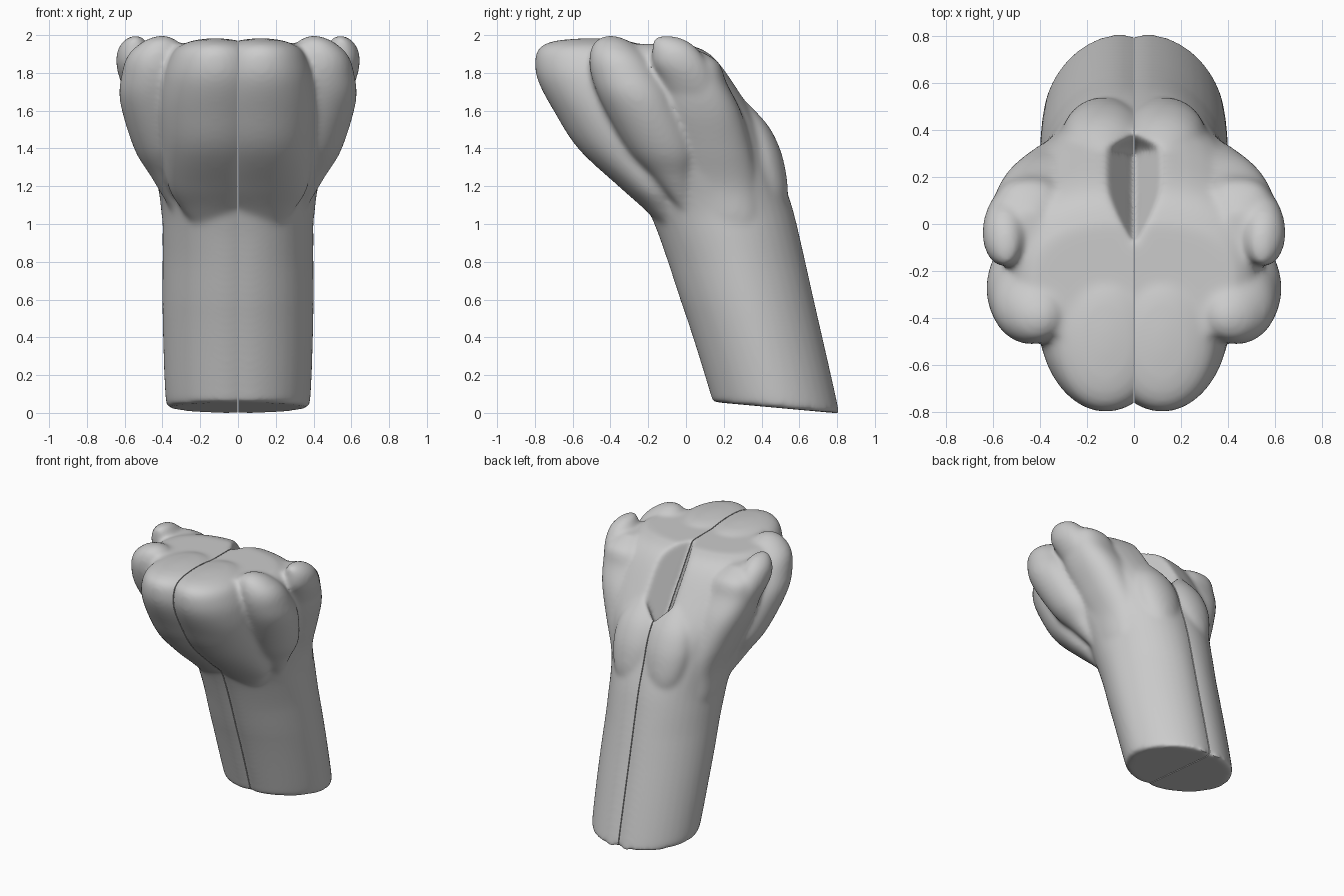
import bpy, bmesh
from math import sin, cos, pi
from mathutils import Vector

if "Cube" in bpy.data.objects:
    bpy.data.objects.remove(bpy.data.objects["Cube"])


def spline(rows, steps=6):
    """Catmull-Rom interpolation through a list of section rows."""
    rows = [Vector(r) for r in rows]
    out = []
    for i in range(len(rows) - 1):
        b, c = rows[i], rows[i + 1]
        a = rows[i - 1] if i else b
        d = rows[i + 2] if i + 2 < len(rows) else c
        for k in range(steps):
            t = k / steps
            out.append(0.5 * (2 * b + (c - a) * t + (2 * a - 5 * b + 4 * c - d) * t * t
                              + (3 * b - a - 3 * c + d) * t ** 3))
    return out + [rows[-1]]


def loft(bm, rows, base=2.0, grow=0.0, tilt=0.0, sides=40):
    """Closed loft; each row is z, x centre, y centre, x radius, y radius."""
    rings = []
    for z, x, y, rx, ry in spline(rows):
        ring = []
        power = base + grow * max(0, z - .8)
        for i in range(sides):
            c, s = cos(2 * pi * i / sides), sin(2 * pi * i / sides)
            px = x + rx * abs(c) ** (2 / power) * (1 if c > 0 else -1)
            py = y + ry * abs(s) ** (2 / power) * (1 if s > 0 else -1)
            lift = tilt * (0.8 - py) / 0.66 * max(0, 1 - z / 0.6)
            ring.append(bm.verts.new((px, py, z + lift)))
        rings.append(ring)
    for a, b in zip(rings, rings[1:]):
        for i in range(sides):
            j = (i + 1) % sides
            bm.faces.new((a[i], a[j], b[j], b[i]))
    bm.faces.new(rings[0][::-1])
    bm.faces.new(rings[-1])


def make(name, bm):
    bmesh.ops.recalc_face_normals(bm, faces=bm.faces)
    me = bpy.data.meshes.new(name)
    bm.to_mesh(me)
    bm.free()
    ob = bpy.data.objects.new(name, me)
    bpy.context.collection.objects.link(ob)
    return ob


bm = bmesh.new()
# slanted wrist and palm core: z, front y, back y, outer x
core = [(0, .14, .81, .365), (.06, .125, .80, .385), (.5, 0, .70, .40), (.9, -.13, .61, .40),
        (1.1, -.21, .56, .405), (1.3, -.30, .49, .45), (1.5, -.40, .41, .51),
        (1.7, -.46, .285, .54), (1.85, -.52, .18, .53), (1.92, -.54, .10, .49), (1.955, -.52, .0, .43)]
loft(bm, [(z, .06, (a + b) / 2, x - .06, (b - a) / 2) for z, a, b, x in core], 1.82, .55, .06)
# large inner lobe
loft(bm, [(.95, .12, -.06, .08, .03), (1.08, .12, -.12, .18, .10), (1.2, .12, -.19, .25, .165), (1.4, .12, -.3, .28, .27),
          (1.6, .12, -.4, .29, .3), (1.75, .12, -.45, .28, .33), (1.85, .12, -.48, .255, .32),
          (1.93, .12, -.5, .21, .28), (1.97, .12, -.5, .13, .2), (1.985, .12, -.5, .03, .05)])
# middle lobe
loft(bm, [(1.08, .33, 0, .03, .03), (1.25, .35, -.07, .11, .11), (1.4, .39, -.13, .16, .18),
          (1.65, .44, -.25, .185, .2), (1.8, .44, -.32, .175, .185), (1.9, .43, -.36, .15, .15),
          (1.97, .41, -.39, .09, .09), (2.0, .4, -.4, .02, .02)])
# small outer lobe
loft(bm, [(1.1, .30, .22, .03, .05), (1.4, .39, .13, .08, .14), (1.6, .46, .08, .1, .16),
          (1.75, .52, .02, .1, .15), (1.85, .55, -.03, .095, .145), (1.93, .55, -.06, .085, .12),
          (1.98, .545, -.09, .05, .08), (2.0, .54, -.11, .015, .02)])
# broad side ridge that carries the outer lobe
loft(bm, [(.8, .24, .28, .08, .12), (1.0, .26, .24, .135, .18), (1.2, .28, .18, .145, .21),
          (1.4, .33, .13, .17, .22), (1.6, .39, .08, .185, .21), (1.75, .43, .04, .175, .175),
          (1.86, .45, .02, .14, .15), (1.93, .45, -.01, .05, .06)], 2.0, .4)
# heel pad on the back
loft(bm, [(1.0, .13, .48, .03, .03), (1.15, .13, .44, .13, .10), (1.3, .13, .40, .17, .125),
          (1.42, .13, .37, .17, .12), (1.53, .13, .33, .14, .10), (1.65, .13, .28, .05, .04)])
hand = make("clasped_hand_halves", bm)

# diamond-shaped hollow in the top
bm = bmesh.new()
top = [bm.verts.new(p) for p in ((0, -.19, 2.1), (.32, .36, 2.1), (0, .7, 2.1), (-.32, .36, 2.1))]
apex = bm.verts.new((0, .3, 1.38))
bm.faces.new(top)
for i in range(4):
    bm.faces.new((top[i], top[(i + 1) % 4], apex))
hollow = make("hollow_cutter", bm)

# flat wall at the seam
bm = bmesh.new()
bmesh.ops.create_cube(bm, size=4)
bmesh.ops.translate(bm, verts=bm.verts, vec=(-1.997, 0, 1))
seam = make("seam_cutter", bm)


def remesh():
    m = hand.modifiers.new("remesh", 'REMESH')
    m.mode = 'VOXEL'
    m.voxel_size = .013


def cut(tool):
    m = hand.modifiers.new("cut", 'BOOLEAN')
    m.operation, m.object, m.solver = 'DIFFERENCE', tool, 'EXACT'
    tool.hide_render = True


# fuse, carve, soften, split and mirror
remesh()
cut(hollow)
remesh()
m = hand.modifiers.new("soften", 'SMOOTH')
m.factor, m.iterations = .5, 16
cut(seam)
hand.modifiers.new("mirror", 'MIRROR').use_mirror_merge = False
bpy.context.view_layer.update()
dg = bpy.context.evaluated_depsgraph_get()
final = bpy.data.meshes.new_from_object(hand.evaluated_get(dg))
hand.modifiers.clear()
hand.data = final
for tool in (hollow, seam):
    bpy.data.objects.remove(tool)

# rest on the ground and shade
low = min(v.co.z for v in final.vertices)
for v in final.vertices:
    v.co.z -= low
bpy.ops.object.select_all(action='DESELECT')
hand.select_set(True)
bpy.context.view_layer.objects.active = hand
bpy.ops.object.shade_smooth_by_angle(angle=.7)
